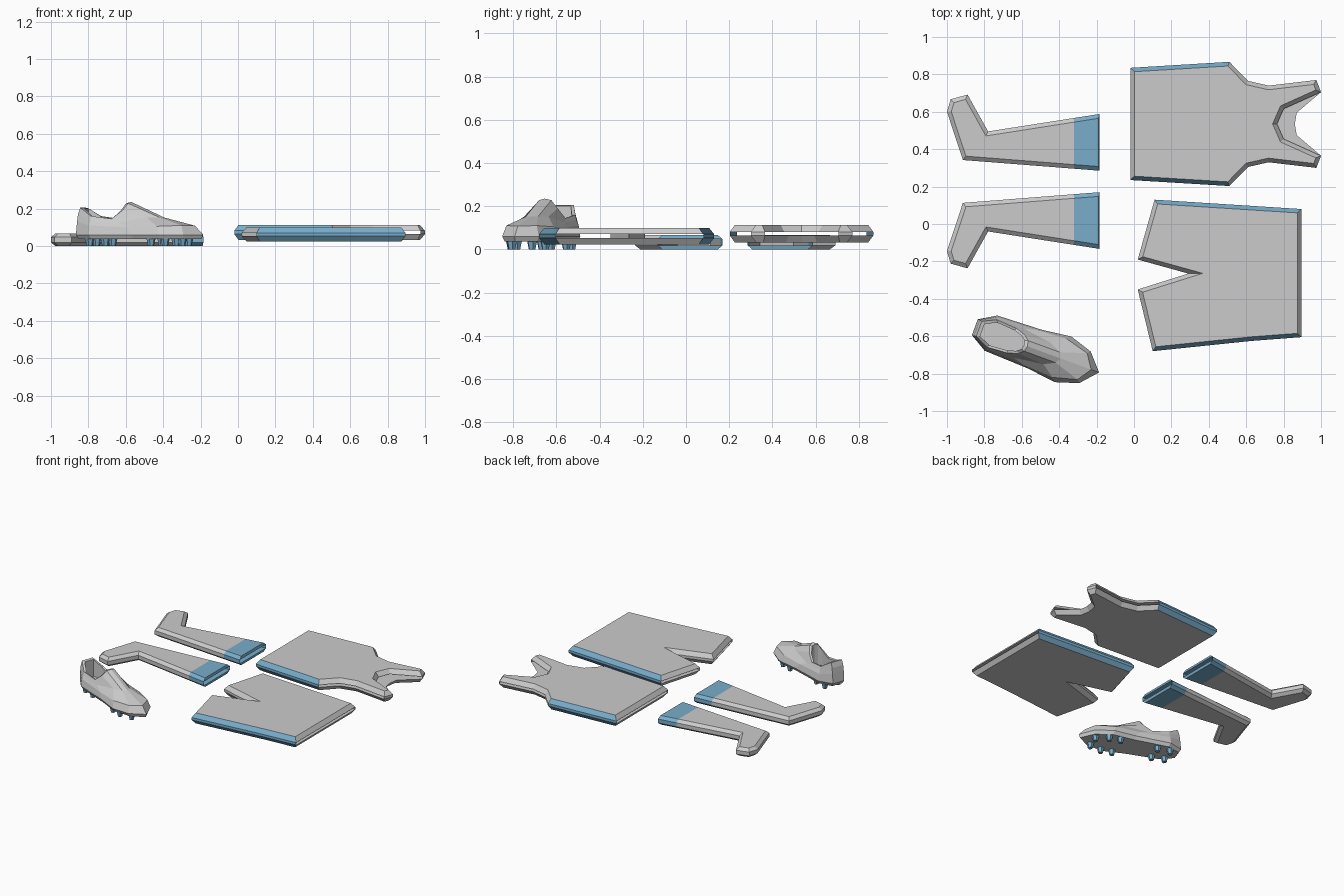
import bpy, bmesh, math
from mathutils import Vector, Matrix

if "Cube" in bpy.data.objects:
    bpy.data.objects.remove(bpy.data.objects["Cube"])

blue = bpy.data.materials.new("blue_trim")
blue.diffuse_color = (0.19, 0.42, 0.60, 1)
blue.use_nodes = True
blue.node_tree.nodes["Principled BSDF"].inputs["Base Color"].default_value = blue.diffuse_color


def finish(bm, name, trim_name=None):
    """Turn a bmesh into objects; faces with material_index 1 become the blue trim."""
    for idx, part in enumerate((name, trim_name)):
        if part is None:
            continue
        b = bm.copy()
        bmesh.ops.delete(b, geom=[f for f in b.faces if f.material_index != idx], context='FACES')
        me = bpy.data.meshes.new(part)
        b.to_mesh(me)
        b.free()
        for p in me.polygons:
            p.material_index = 0
        if idx:
            me.materials.append(blue)
        bpy.context.collection.objects.link(bpy.data.objects.new(part, me))
    bm.free()


def inset(pts, dists, limit=0.1):
    """Move each edge of a counter-clockwise outline inward by its own distance."""
    out = []
    n = len(pts)
    for i in range(n):
        p, a, c = (Vector(pts[j % n]) for j in (i, i - 1, i + 1))
        e1, e2 = (p - a).normalized(), (c - p).normalized()
        n1, n2 = Vector((-e1.y, e1.x)), Vector((-e2.y, e2.x))
        d1, d2 = dists[i - 1], dists[i]
        det = n1.x * n2.y - n1.y * n2.x
        if abs(det) < 0.05:
            d = (n1 + n2).normalized() * max(d1, d2)
        else:
            d = Vector(((d1 * n2.y - d2 * n1.y) / det, (n1.x * d2 - n2.x * d1) / det))
        if d.length > limit:
            d *= limit / d.length
        out.append(p + d)
    return out


def garment(upper, lower, edges, z0, z1, gap, open_in=0.022, side_in=0.022):
    """Flat two-layer garment. Edges: O open, G closed grey, B closed blue."""
    bm = bmesh.new()
    mid = (z0 + z1) / 2
    d = [open_in if e == 'O' else side_in for e in edges]

    def ring(pts, z):
        return [bm.verts.new((p[0], p[1], z)) for p in pts]
    B, L = ring(inset(lower, d), z0), ring(lower, mid - gap)
    U, T = ring(upper, mid + gap), ring(inset(upper, d), z1)
    # outer and inner faces of both layers
    for r in (T, U[::-1], L, B[::-1]):
        bm.faces.new(r)
    # rims, with seams only on the closed edges
    n = len(edges)
    for i, e in enumerate(edges):
        j = (i + 1) % n
        pairs = [(B, L), (U, T)] + ([(L, U)] if e != 'O' else [])
        for a, b in pairs:
            f = bm.faces.new((a[i], a[j], b[j], b[i]))
            f.material_index = int(e == 'B')
    return bm


# Sleeveless shirt: half outlines mirrored across its centre line
body = [(-.02, -.30), (.51, -.332), (.61, -.23), (.72, -.205), (.975, -.235), (1.0, -.17)]


def mirrored(half, cy):
    full = half + [(x, -y) for x, y in half[-2::-1]]
    return [(x, y + cy) for x, y in full]


shirt = garment(mirrored(body + [(.80, -.08), (.765, 0)], .535),
                mirrored(body + [(.87, -.06), (.86, 0)], .535),
                "BOOOGOOOOGOOOBO", .033, .112, .009)
finish(shirt, "shirt", "shirt_side_stripes")

# Shorts
legs = [(.895, -.605), (.895, .08), (.11, .13), (.02, -.19), (.29, -.265),
        (.02, -.35), (.10, -.68), (.63, -.625)]
finish(garment(legs, legs, "OBOGGOBB", .023, .10, .009), "shorts", "shorts_side_stripes")

# Pair of socks, the second one mirrored
sock = [(-.185, .285), (-.185, .588), (-.78, .495), (-.89, .692), (-.98, .667),
        (-1.0, .60), (-.915, .342)]
flipped = [(x, .455 - y) for x, y in [sock[1], sock[0]] + sock[:1:-1]]
for side, pts in (("left", sock), ("right", flipped)):
    bm = garment(pts, pts, "OGGGGGG", 0, .066, .014, open_in=.004)
    bmesh.ops.bisect_plane(bm, geom=bm.verts[:] + bm.edges[:] + bm.faces[:],
                           plane_co=(-.32, 0, 0), plane_no=(1, 0, 0))
    for f in bm.faces:
        f.material_index = int(f.calc_center_median().x > -.32)
    finish(bm, side + "_sock", side + "_sock_cuff")

# Boot: stacked rings in heel-to-toe coordinates (u, half width, z)
place = Matrix.Translation((-.84, -.556, 0)) @ Matrix.Rotation(math.radians(-20), 4, 'Z')
outline = [(-.012, .045), (.08, .10), (.33, .11), (.49, .13), (.615, .09), (.695, 0)]
sole_bottom = [(.015 + u * .965, v * .88, .036) for u, v in outline]
sole_edge = [(u, v, .06) for u, v in outline]
upper_low = [(-.005, .046, .13), (.08, .092, .11), (.30, .10, .10), (.47, .11, .105),
             (.60, .075, .11), (.65, 0, .108)]
upper_high = [(.0, .045, .17), (.085, .084, .135), (.24, .082, .125), (.40, .06, .152),
              (.46, .03, .152), (.475, 0, .152)]
collar = [(.012, .043, .205), (.085, .078, .16), (.20, .07, .145), (.255, .052, .19),
          (.28, .03, .228), (.288, 0, .235)]
lip = [(.15 + (u - .15) * .86, v * .82, z - .004) for u, v, z in collar]
insole = [(u, v, .075) for u, v, z in lip]

bm = bmesh.new()
rings = []
for half in (sole_bottom, sole_edge, upper_low, upper_high, collar, lip, insole):
    full = [(u, -v, z) for u, v, z in half] + half[-2::-1]
    rings.append([bm.verts.new(place @ Vector(p)) for p in full])
for a, b in zip(rings, rings[1:]):
    for i in range(len(a)):
        j = (i + 1) % len(a)
        bm.faces.new((a[i], a[j], b[j], b[i]))
bm.faces.new(rings[0][::-1])
bm.faces.new(rings[-1])
finish(bm, "boot")

# Boot studs
bm = bmesh.new()
for u, v in ((.07, .055), (.16, .06), (.43, .085), (.51, .085), (.595, .05)):
    for s in (1, -1):
        bmesh.ops.create_cone(bm, cap_ends=True, segments=6, radius1=.016, radius2=.025, depth=.04,
                              matrix=place @ Matrix.Translation((u, v * s, .02)))
for f in bm.faces:
    f.material_index = 1
finish(bm, None, "boot_studs")
